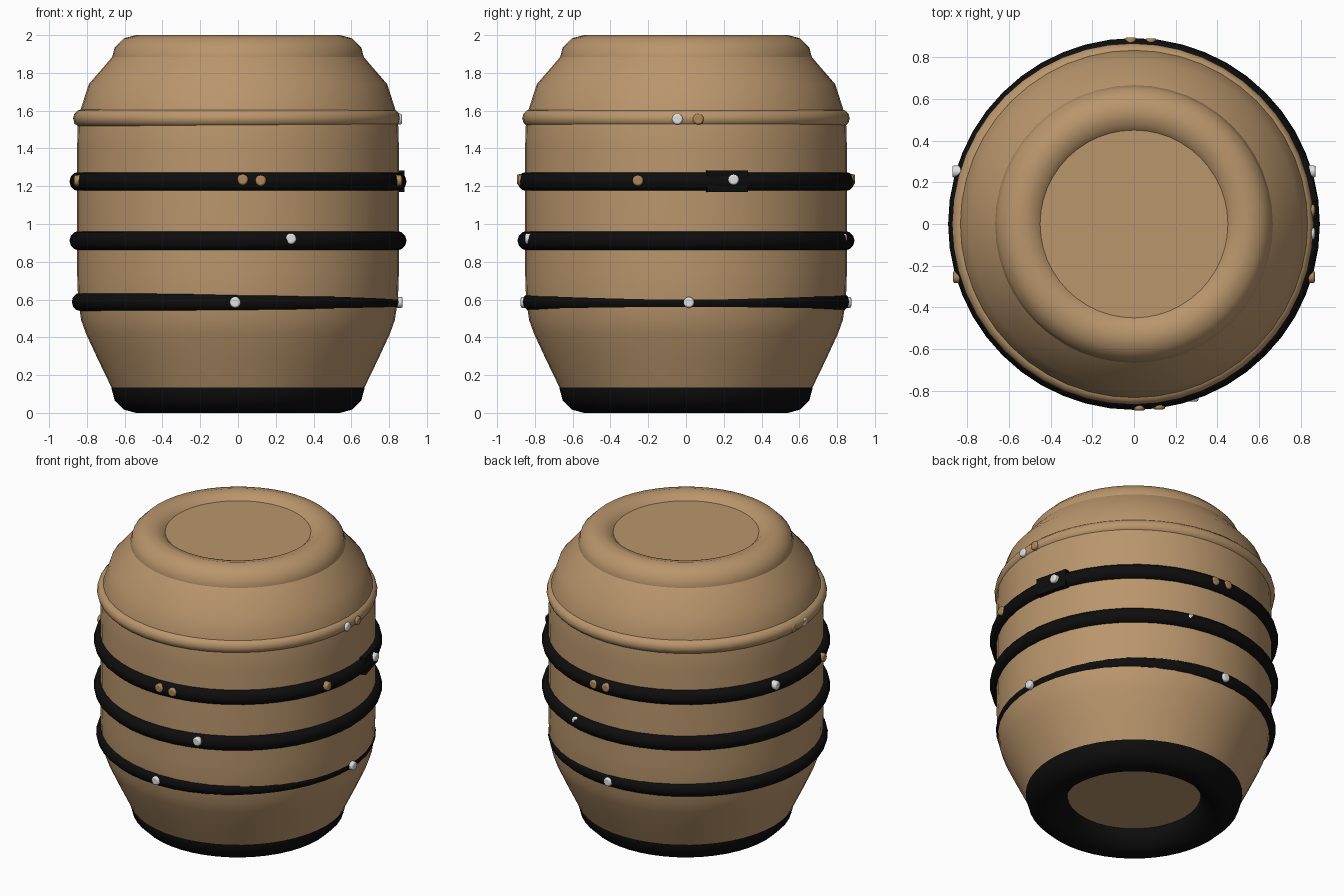
import bpy, math
from mathutils import Vector

if "Cube" in bpy.data.objects:
    bpy.data.objects.remove(bpy.data.objects["Cube"])


def material(name, rgb):
    m = bpy.data.materials.new(name)
    m.diffuse_color = (*rgb, 1)
    m.use_nodes = True
    m.node_tree.nodes["Principled BSDF"].inputs["Base Color"].default_value = m.diffuse_color
    return m


WOOD = material("tan wood", (0.49, 0.305, 0.15))
BLACK = material("black iron", (0.004, 0.004, 0.004))
SILVER = material("pale silver", (0.75, 0.75, 0.75))
BRONZE = material("brown rivet", (0.42, 0.24, 0.105))


def finish(name, mat, angle=40):
    ob = bpy.context.object
    ob.name = name
    ob.data.materials.append(mat)
    bpy.ops.object.shade_smooth_by_angle(angle=math.radians(angle))
    return ob


def lathe(name, profile, mat, n=48):
    """Closed solid of revolution with flat end caps."""
    verts, faces = [], []
    for r, z in profile:
        for i in range(n):
            a = 2 * math.pi * i / n
            verts.append((r * math.cos(a), r * math.sin(a), z))
    for k in range(len(profile) - 1):
        for i in range(n):
            j = (i + 1) % n
            faces.append((k * n + i, k * n + j, (k + 1) * n + j, (k + 1) * n + i))
    faces.append(tuple(reversed(range(n))))
    faces.append(tuple(range((len(profile) - 1) * n, len(profile) * n)))
    me = bpy.data.meshes.new(name)
    me.from_pydata(verts, [], faces)
    ob = bpy.data.objects.new(name, me)
    bpy.context.collection.objects.link(ob)
    bpy.ops.object.select_all(action='DESELECT')
    bpy.context.view_layer.objects.active = ob
    ob.select_set(True)
    return finish(name, mat)


def ring(name, z, major, minor, mat, x=0.0):
    bpy.ops.mesh.primitive_torus_add(location=(x, 0, z), major_radius=major, minor_radius=minor,
                                     major_segments=48, minor_segments=12)
    return finish(name, mat)


def rivet(name, tip, axis, mat):
    """Short round rivet whose outer end sits at tip, pointing along axis."""
    axis = Vector(axis)
    length = 0.07
    bpy.ops.mesh.primitive_cylinder_add(vertices=16, radius=0.029, depth=length,
                                        location=Vector(tip) - axis * length / 2,
                                        rotation=axis.to_track_quat('Z', 'Y').to_euler())
    ob = bpy.context.object
    b = ob.modifiers.new("round", 'BEVEL')
    b.width, b.segments = 0.009, 2
    finish(name, mat)


# barrel body with its top and bottom boards
lathe("barrel_body", [(0.45, 0.12), (0.665, 0.125), (0.74, 0.28), (0.805, 0.42), (0.83, 0.49),
                      (0.847, 0.6), (0.852, 0.75), (0.852, 1.4), (0.848, 1.53), (0.832, 1.61),
                      (0.79, 1.74), (0.665, 1.885), (0.52, 1.9), (0.52, 1.958)], WOOD)

# rounded rims
ring("top_rim", 1.87, 0.54, 0.13, WOOD)
ring("bottom_rim", 0.13, 0.54, 0.13, BLACK)

# hoops
ring("wooden_hoop", 1.56, 0.82, 0.047, WOOD, -0.006)
ring("upper_hoop", 1.225, 0.84, 0.052, BLACK)
ring("middle_hoop", 0.912, 0.84, 0.052, BLACK)
ring("lower_hoop", 0.588, 0.815, 0.05, BLACK, -0.015)

# hoop overlap plate on the right side
a = math.radians(14.5)
bpy.ops.mesh.primitive_cube_add(size=1, location=(0.862 * math.cos(a), 0.862 * math.sin(a), 1.227),
                                rotation=(0, 0, a))
bpy.context.object.scale = (0.04, 0.22, 0.115)
finish("hoop_overlap", BLACK)

# side rivets, mirrored left and right: (y, z, reach, material)
for y, z, reach, mat in [(-0.045, 1.555, 0.868, SILVER), (0.065, 1.555, 0.868, BRONZE),
                         (-0.255, 1.23, 0.868, BRONZE), (0.252, 1.235, 0.872, SILVER),
                         (0.015, 0.585, 0.872, SILVER)]:
    for s, side in ((1, "right"), (-1, "left")):
        rivet(side + "_rivet", (s * reach, y, z), (s, 0, 0), mat)

# front and back rivets: (front x, z, reach, material)
for x, z, reach, mat in [(0.025, 1.235, 0.895, BRONZE), (0.12, 1.23, 0.89, BRONZE),
                         (0.28, 0.922, 0.852, SILVER), (-0.015, 0.585, 0.875, SILVER)]:
    rivet("front_rivet", (x, -reach, z), (0, -1, 0), mat)
    rivet("back_rivet", (x - 0.04 if x > 0 else x, reach, z), (0, 1, 0), mat)
